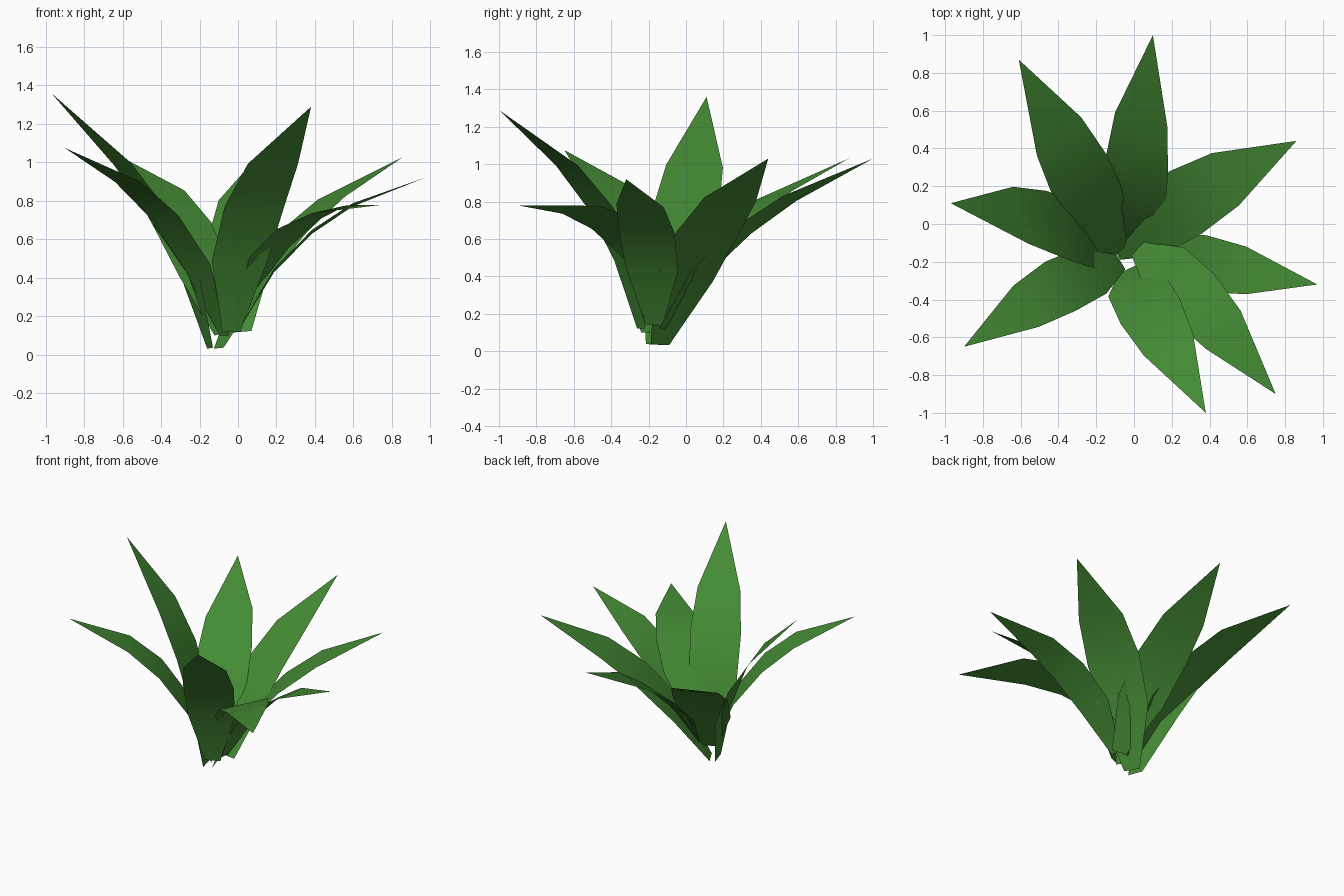
import bpy
from mathutils import Vector

green = bpy.data.materials.new("leaf green")
green.diffuse_color = (0.058, 0.26, 0.035, 1)

# Each leaf: base centre, middle centre, tip, half-width vector at the middle
LEAVES = [
    ((-0.145, -0.16, 0.035), (-0.41, -0.005, 0.73), (-0.97, 0.11, 1.36), (0.05, -0.18, 0.01)),
    ((-0.08, -0.15, 0.11), (-0.28, 0.24, 0.66), (-0.61, 0.87, 1.03), (-0.14, -0.12, -0.03)),
    ((0.02, -0.13, 0.12), (0.015, 0.305, 0.645), (0.10, 1.00, 1.03), (-0.165, 0.045, -0.015)),
    ((-0.10, -0.14, 0.035), (0.275, 0.115, 0.63), (0.86, 0.44, 1.03), (-0.085, 0.165, -0.01)),
    ((0.01, -0.17, 0.14), (0.385, -0.21, 0.64), (0.97, -0.32, 0.92), (0.0, 0.15, -0.01)),
    ((0.02, -0.13, 0.28), (0.315, -0.385, 0.68), (0.75, -0.90, 0.78), (0.11, 0.12, 0.025)),
    ((-0.035, -0.24, 0.12), (0.085, -0.46, 0.77), (0.38, -1.00, 1.29), (0.155, 0.07, 0.0)),
    ((-0.07, -0.20, 0.10), (-0.39, -0.33, 0.725), (-0.90, -0.65, 1.075), (0.08, -0.13, 0.0)),
]
# Position along the leaf and relative width of each cross row
ROWS = [(0.0, 0.3), (0.27, 0.93), (0.5, 1.0), (0.70, 0.84)]


def leaf(name, base, mid, tip, half):
    base, mid, tip, half = map(Vector, (base, mid, tip, half))
    verts = []
    for t, w in ROWS:
        # parabola through base, middle and tip
        c = base * (1 - t) * (1 - 2 * t) + mid * 4 * t * (1 - t) + tip * t * (2 * t - 1)
        verts += [c - half * w, c + half * w]
    verts.append(tip)
    faces = [(i, i + 1, i + 3, i + 2) for i in (0, 2, 4)] + [(6, 7, 8)]
    mesh = bpy.data.meshes.new(name)
    mesh.from_pydata(verts, [], faces)
    mesh.materials.append(green)
    for p in mesh.polygons:
        p.use_smooth = True
    obj = bpy.data.objects.new(name, mesh)
    bpy.context.collection.objects.link(obj)


# Rosette of arching leaves
for n, spec in enumerate(LEAVES, 1):
    leaf(f"leaf_{n}", *spec)
